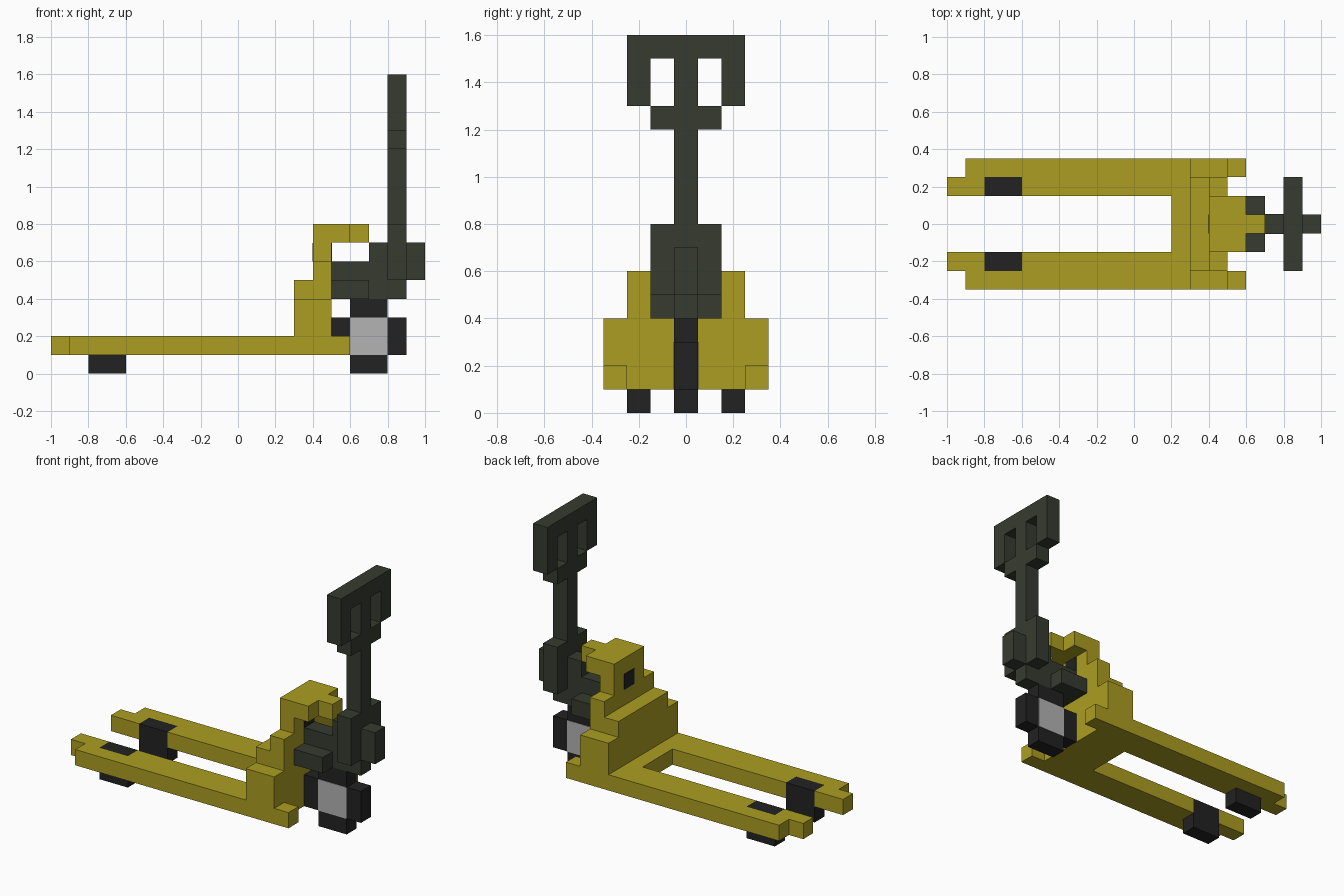
import bpy
import bmesh

cube = bpy.data.objects.get("Cube")
if cube:
    bpy.data.objects.remove(cube, do_unlink=True)


def material(name, rgb):
    """Flat material from 8-bit sRGB values."""
    lin = [((c / 255 + 0.055) / 1.055) ** 2.4 for c in rgb] + [1.0]
    m = bpy.data.materials.new(name)
    m.use_nodes = True
    m.diffuse_color = lin
    m.node_tree.nodes["Principled BSDF"].inputs["Base Color"].default_value = lin
    return m


YELLOW = material("mustard yellow", (172, 158, 34))
GREEN = material("dark olive grey", (54, 59, 47))
BLACK = material("rubber black", (34, 34, 34))
SILVER = material("hub silver", (179, 179, 179))


def prism(name, axis, outline, lo, hi, mat):
    """Extrude an outline, given in the other two axes in order, from lo to hi."""
    bm = bmesh.new()

    def point(p, d):
        co = list(p)
        co.insert("xyz".index(axis), d)
        return bm.verts.new(co)

    a = [point(p, lo) for p in outline]
    b = [point(p, hi) for p in outline]
    bm.faces.new(a)
    bm.faces.new(b[::-1])
    for i in range(len(a)):
        j = (i + 1) % len(a)
        bm.faces.new((a[j], a[i], b[i], b[j]))
    bmesh.ops.recalc_face_normals(bm, faces=bm.faces)
    mesh = bpy.data.meshes.new(name)
    bm.to_mesh(mesh)
    bm.free()
    mesh.materials.append(mat)
    ob = bpy.data.objects.new(name, mesh)
    bpy.context.collection.objects.link(ob)
    return ob


def box(name, x, y, z, mat):
    return prism(name, "z", [(x[0], y[0]), (x[1], y[0]), (x[1], y[1]), (x[0], y[1])], *z, mat)


def mirror_xy(half):
    """Close a top-view half outline across y = 0."""
    return half + [(x, -y) for x, y in reversed(half)]


def mirror_yz(half):
    """Close an end-view half outline across y = 0."""
    return half + [(-y, z) for y, z in reversed(half)]


# Fork frame with notches for the load wheels
prism("fork_frame", "z", mirror_xy([
    (0.5, 0.25), (0.6, 0.25), (0.6, 0.35), (-0.9, 0.35), (-0.9, 0.25), (-1, 0.25), (-1, 0.15),
    (-0.8, 0.15), (-0.8, 0.25), (-0.6, 0.25), (-0.6, 0.15), (0.2, 0.15)]), 0.1, 0.2, YELLOW)

# Load wheels, flush with the fork tops
for side, s in (("left", 1), ("right", -1)):
    box("load_wheel_" + side, (-0.8, -0.6), sorted((0.15 * s, 0.25 * s)), (0, 0.2), BLACK)

# Stepped body and the hooked cap over it
prism("lower_body", "x", mirror_yz([(0.35, 0.2), (0.35, 0.4), (0.25, 0.4), (0.25, 0.5)]),
      0.3, 0.5, YELLOW)
prism("upper_body", "x", mirror_yz([(0.25, 0.5), (0.25, 0.6), (0.15, 0.6), (0.15, 0.7)]),
      0.4, 0.5, YELLOW)
prism("body_cap", "z", mirror_xy([(0.4, 0.15), (0.6, 0.15), (0.6, 0.05), (0.7, 0.05)]),
      0.7, 0.8, YELLOW)
box("body_plug", (0.397, 0.503), (-0.05, 0.05), (0.6, 0.699), BLACK)

# Steering wheel: cross-shaped tyre with a square hub
prism("steering_tyre", "y", [
    (0.6, 0), (0.8, 0), (0.8, 0.1), (0.9, 0.1), (0.9, 0.3), (0.8, 0.3),
    (0.8, 0.4), (0.6, 0.4), (0.6, 0.3), (0.5, 0.3), (0.5, 0.1), (0.6, 0.1)], -0.05, 0.05, BLACK)
box("wheel_hub", (0.6, 0.8), (-0.053, 0.053), (0.1, 0.3), SILVER)

# Pump housing and foot pedal
prism("pump_base", "z", mirror_xy([(0.5, 0.15), (0.7, 0.15), (0.7, 0.05), (0.9, 0.05)]),
      0.4, 0.5, GREEN)
prism("pump_block", "y", [
    (0.5, 0.5), (0.8, 0.5), (0.8, 0.7), (0.7, 0.7), (0.7, 0.6), (0.5, 0.6)], -0.05, 0.05, GREEN)
box("foot_pedal", (0.9, 1.0), (-0.05, 0.05), (0.5, 0.7), GREEN)

# Tiller: wide foot, shaft, crossbar and looped grip
prism("tiller_handle", "x", mirror_yz([
    (0.15, 0.5), (0.15, 0.8), (0.05, 0.8), (0.05, 1.2), (0.15, 1.2), (0.15, 1.3), (0.05, 1.3),
    (0.05, 1.5), (0.15, 1.5), (0.15, 1.3), (0.25, 1.3), (0.25, 1.6)]), 0.8, 0.9, GREEN)
